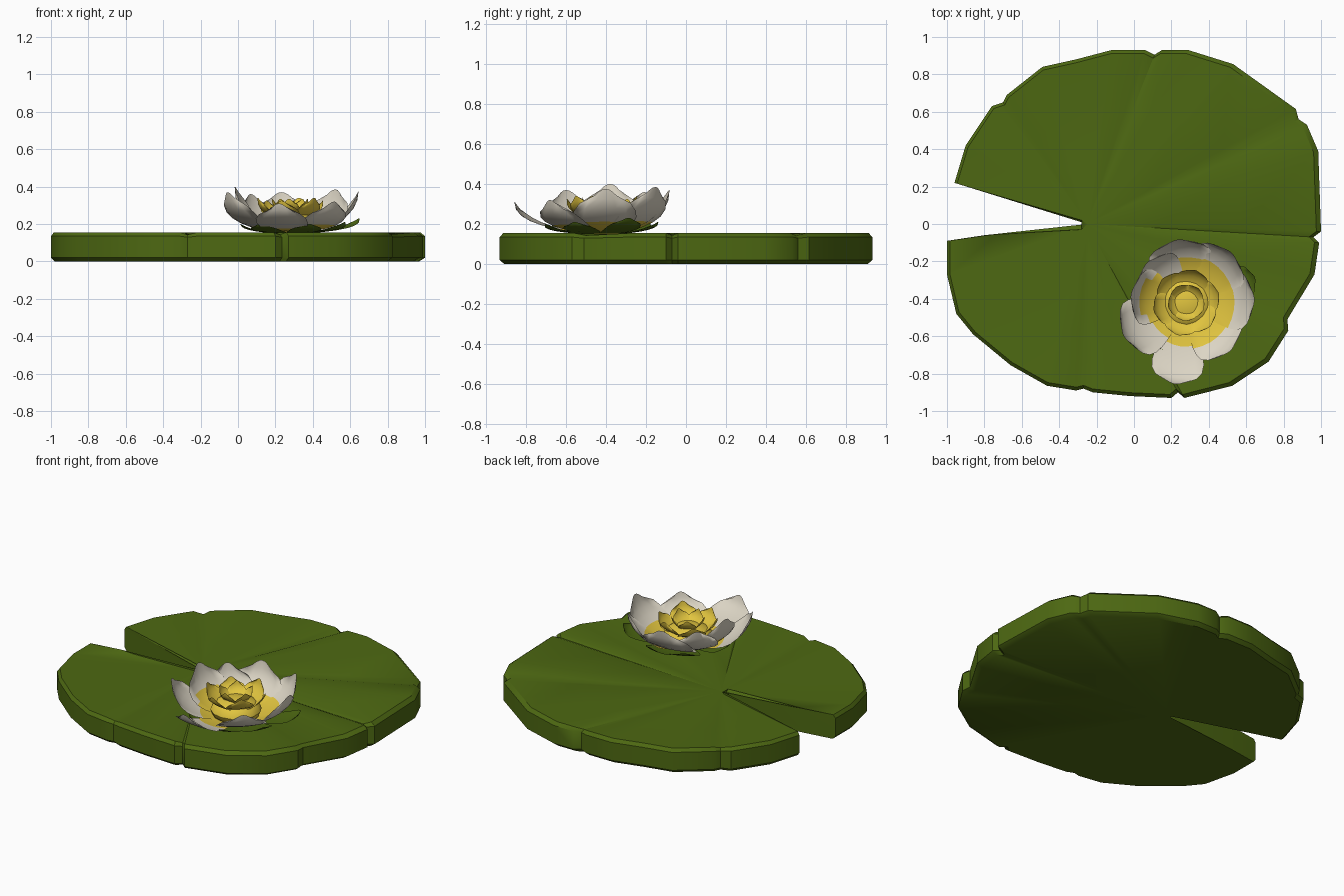
import bpy, bmesh, math
from mathutils import Vector

if "Cube" in bpy.data.objects:
    bpy.data.objects.remove(bpy.data.objects["Cube"])


def material(name, rgb):
    m = bpy.data.materials.new(name)
    m.diffuse_color = (*rgb, 1)
    m.use_nodes = True
    m.node_tree.nodes["Principled BSDF"].inputs["Base Color"].default_value = m.diffuse_color
    return m


GREEN = material("leaf green", (0.075, 0.14, 0.006))
WHITE = material("petal white", (0.72, 0.67, 0.56))
YELLOW = material("stamen yellow", (0.76, 0.56, 0.05))


def finish(bm, name, mats, angle=40):
    me = bpy.data.meshes.new(name)
    bm.to_mesh(me)
    bm.free()
    ob = bpy.data.objects.new(name, me)
    bpy.context.collection.objects.link(ob)
    for m in mats:
        me.materials.append(m)
    bpy.ops.object.select_all(action='DESELECT')
    ob.select_set(True)
    bpy.context.view_layer.objects.active = ob
    bpy.ops.object.shade_smooth_by_angle(angle=math.radians(angle))
    return ob


# lily pad: notched outline, lofted towards a hub at the notch tip
OUTLINE = [
    (-.28, .02), (-.96, .22), (-.90, .42), (-.76, .63), (-.70, .65), (-.68, .69),
    (-.49, .84), (-.31, .88), (-.12, .93), (.06, .93), (.11, .905), (.15, .93),
    (.29, .93), (.53, .855), (.865, .615), (.88, .56), (.925, .53), (.985, .39),
    (1, -.04), (.96, -.07), (.99, -.10), (.965, -.27), (.82, -.51), (.825, -.57),
    (.72, -.735), (.525, -.865), (.27, -.93), (.235, -.9), (.20, -.93), (-.02, -.92),
    (-.22, -.90), (-.27, -.88), (-.31, -.89), (-.465, -.865), (-.66, -.755),
    (-.86, -.59), (-.95, -.48), (-1, -.27), (-1, -.09), (-.80, -.06), (-.28, -.03)]
DENTS = {4, 10, 15, 19, 22, 27, 31}
HUB = Vector((-.25, 0))


def build_pad():
    bm = bmesh.new()
    loops = []
    # (scale towards hub, height, crease depth at the dents)
    for s, z, dip in [(.975, 0, 0), (1, .02, 0), (1, .135, .006), (.98, .155, .012),
                      (.65, .148, .008), (.3, .144, .003)]:
        ring = []
        for i, p in enumerate(OUTLINE):
            q = HUB + (Vector(p) - HUB) * s
            ring.append(bm.verts.new((q.x, q.y, z - (dip if i in DENTS else 0))))
        loops.append(ring)
    n = len(OUTLINE)
    for a, b in zip(loops, loops[1:]):
        for i in range(n):
            j = (i + 1) % n
            bm.faces.new((a[i], a[j], b[j], b[i]))
    for ring, z in ((loops[0], 0), (loops[-1], .142)):
        c = bm.verts.new((HUB.x, HUB.y, z))
        for i in range(n):
            bm.faces.new((ring[i], ring[(i + 1) % n], c))
    bmesh.ops.recalc_face_normals(bm, faces=bm.faces)
    finish(bm, "lily_pad", [GREEN], 35)


build_pad()

# flower: tiers of cupped petals around one centre
CENTRE = Vector((.28, -.42, 0))


def add_petal(bm, angle, r0, r1, z0, z1, w, pointed=.03, nu=6, nv=7):
    a = math.radians(angle)
    out, side = Vector((math.cos(a), math.sin(a), 0)), Vector((-math.sin(a), math.cos(a), 0))
    rows = []
    for j in range(nv + 1):
        v = j / nv
        half = w * (.35 + .65 * math.sin(math.pi / 2 * min(v / .62, 1)))
        if v > .62:
            half *= math.sqrt(1 - .9 * ((v - .62) / .38) ** 2)
        row = []
        for i in range(nu + 1):
            s = 2 * i / nu - 1
            r = r0 + (r1 - r0) * math.sin(v * math.pi / 2) - .3 * half * s * s
            z = z0 + (z1 - z0) * (.3 * v + .7 * v * v) - pointed * s * s * v * v
            row.append(bm.verts.new(CENTRE + out * r + side * half * s + Vector((0, 0, z))))
        rows.append(row)
    for a_, b_ in zip(rows, rows[1:]):
        for i in range(nu):
            bm.faces.new((a_[i], a_[i + 1], b_[i + 1], b_[i]))


def petal_tier(name, petals, mats, thick=.01, yellow_band=None):
    bm = bmesh.new()
    for p in petals:
        add_petal(bm, *p)
    bmesh.ops.solidify(bm, geom=bm.faces[:], thickness=thick)
    bmesh.ops.recalc_face_normals(bm, faces=bm.faces)
    if yellow_band:                     # inner side near the heart turns yellow
        for f in bm.faces:
            c = f.calc_center_median()
            d = (c - CENTRE).to_2d().length
            aim = CENTRE + Vector((0, 0, .6)) - c
            if f.normal.dot(aim) > 0 and d < yellow_band:
                f.material_index = 1
    finish(bm, name, mats, 60)


# outer white petals: angle, inner radius, reach, base height, tip height, half width
OUTER = [(98, .34, .37, .17), (48, .36, .385, .16), (3, .365, .375, .16),
         (-48, .35, .32, .15), (-98, .44, .31, .14), (208, .38, .37, .16),
         (172, .30, .40, .15), (135, .30, .36, .14)]
petal_tier("outer_petals", [(a, .08, r, .155, z, w) for a, r, z, w in OUTER],
           [WHITE, YELLOW], .01, .235)

# green sepals under the petals
petal_tier("sepals", [(a, .05, r, .148, z, .09, .01)
                      for a, r, z in [(20, .39, .23), (75, .29, .21), (120, .27, .21),
                                      (190, .27, .20), (235, .29, .20), (290, .30, .20),
                                      (335, .32, .21)]], [GREEN], .008)

# yellow heart: two whorls of small petals over a low dome
petal_tier("heart_outer_whorl", [(k * 60 + 15, .02, .18, .22, .325 + .015 * (k % 2), .085, .02)
                                 for k in range(6)], [YELLOW], .008)
petal_tier("heart_inner_whorl", [(k * 72 + 50, .01, .10, .25, .335, .055, .015)
                                 for k in range(5)], [YELLOW], .008)
bm = bmesh.new()
bmesh.ops.create_uvsphere(bm, u_segments=14, v_segments=8, radius=1)
for v in bm.verts:
    v.co = CENTRE + Vector((v.co.x * .15, v.co.y * .15, .2 + v.co.z * .075))
finish(bm, "heart_dome", [YELLOW])
